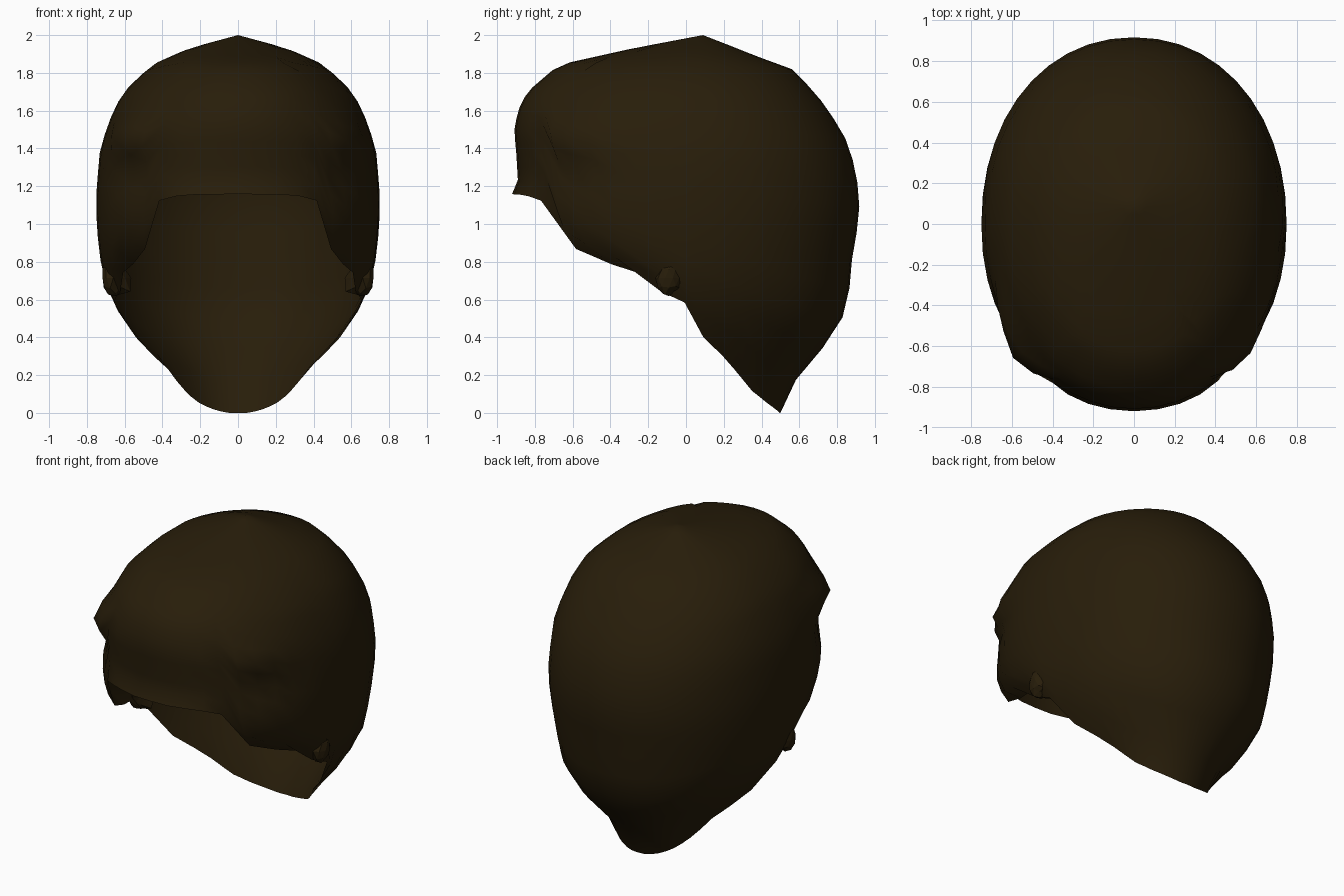
import bpy, bmesh, math, random
from mathutils import Vector

if "Cube" in bpy.data.objects:
    bpy.data.objects.remove(bpy.data.objects["Cube"])

random.seed(4)
hair = bpy.data.materials.new("dark_brown_hair")
hair.diffuse_color = (0.021, 0.0125, 0.003, 1)
hair.use_nodes = True
hair.node_tree.nodes["Principled BSDF"].inputs["Base Color"].default_value = hair.diffuse_color

# Horizontal slices: z, half width, centre y, front y, back y
SLICES = [
    (0.00, 0.30, 0.10, -0.20, 0.50), (0.12, 0.33, 0.10, -0.20, 0.55),
    (0.24, 0.39, 0.10, -0.20, 0.62), (0.37, 0.52, 0.10, -0.20, 0.75),
    (0.56, 0.65, 0.05, -0.25, 0.86), (0.65, 0.69, 0.02, -0.33, 0.865),
    (0.76, 0.72, 0.00, -0.50, 0.87), (0.82, 0.73, 0.00, -0.70, 0.88),
    (0.90, 0.74, 0.00, -0.80, 0.895), (1.03, 0.75, 0.00, -0.88, 0.915),
    (1.16, 0.75, 0.00, -0.92, 0.92), (1.23, 0.745, 0.00, -0.89, 0.905),
    (1.40, 0.73, 0.00, -0.90, 0.87), (1.49, 0.70, 0.00, -0.91, 0.825),
    (1.60, 0.66, 0.00, -0.89, 0.755), (1.70, 0.605, 0.00, -0.84, 0.68),
    (1.82, 0.48, 0.00, -0.70, 0.56), (1.85, 0.44, 0.00, -0.64, 0.47),
    (1.93, 0.26, 0.04, -0.28, 0.27), (2.00, 0.00, 0.09, 0.09, 0.09)]

# Hairline in side view: y, z
HAIRLINE = [(-0.92, 1.16), (-0.82, 1.15), (-0.75, 1.12), (-0.70, 1.03),
            (-0.60, 0.88), (-0.50, 0.82), (-0.27, 0.75), (-0.15, 0.65),
            (0.03, 0.57), (0.06, 0.45), (0.12, 0.36), (0.20, 0.30),
            (0.35, 0.12), (0.50, 0.0)]


def lookup(table, key):
    """Linear interpolation of the remaining columns of a table."""
    if key <= table[0][0]:
        return table[0][1:]
    for a, b in zip(table, table[1:]):
        if key <= b[0]:
            t = (key - a[0]) / (b[0] - a[0])
            return [p + (q - p) * t for p, q in zip(a[1:], b[1:])]
    return table[-1][1:]


def surface(angle, z):
    """Point on the scalp at an angle from the back, counter-clockwise."""
    w, c, f, b = lookup(SLICES, z)
    s, k = -math.sin(angle), math.cos(angle)
    e = 0.95
    x = w * math.copysign(abs(s) ** e, s)
    reach = (b - c) if k > 0 else (c - f)
    y = c + reach * math.copysign(abs(k) ** e, k)
    if y < -0.3:
        # shallow hollow at each temple, with a swept lock above it
        side = ((abs(x) - 0.54) / 0.11) ** 2
        hollow = 0.04 * math.exp(-side - ((z - 1.24) / 0.12) ** 2)
        lock = (0.09 if x < 0 else 0.05) * math.exp(-side - ((z - 1.46) / 0.08) ** 2)
        x, y = x * (1 + lock - hollow), y * (1 + lock - hollow)
    return Vector((x, y, z))


def edge_height(angle):
    z = 1.9
    while z > 0 and z > lookup(HAIRLINE, surface(angle, z).y)[0]:
        z -= 0.004
    return max(z, 0)


def finish(bm, name, smooth=True):
    mesh = bpy.data.meshes.new(name)
    bm.to_mesh(mesh)
    bm.free()
    mesh.materials.append(hair)
    for p in mesh.polygons:
        p.use_smooth = smooth
    obj = bpy.data.objects.new(name, mesh)
    bpy.context.collection.objects.link(obj)
    return obj


# Hair cap: open shell from crown to hairline
COLS, ROWS = 44, 18
bm = bmesh.new()
crown = bm.verts.new((0, 0.09, 2.0))
columns = []
for i in range(COLS):
    a = math.tau * i / COLS
    low = edge_height(a)
    columns.append([bm.verts.new(surface(a, 2 - (2 - low) * (r / ROWS) ** 1.6))
                    for r in range(1, ROWS + 1)])
for i in range(COLS):
    p, q = columns[i], columns[(i + 1) % COLS]
    bm.faces.new((crown, p[0], q[0]))
    for r in range(ROWS - 1):
        bm.faces.new((p[r], p[r + 1], q[r + 1], q[r]))
finish(bm, "hair_cap")

# Sideburn tufts: small ragged clumps in front of each ear
bm = bmesh.new()
bmesh.ops.create_icosphere(bm, subdivisions=2, radius=1)
for v in bm.verts:
    v.co *= random.choice((0.65, 0.75, 0.8, 1.25))
    v.co = Vector((0.66 + v.co.x * 0.08, -0.09 + v.co.y * 0.09,
                   0.715 + v.co.z * 0.13))
tuft = finish(bm, "sideburn_tufts", False)
mirror = tuft.modifiers.new("mirror", 'MIRROR')
mirror.use_axis = (True, False, False)
